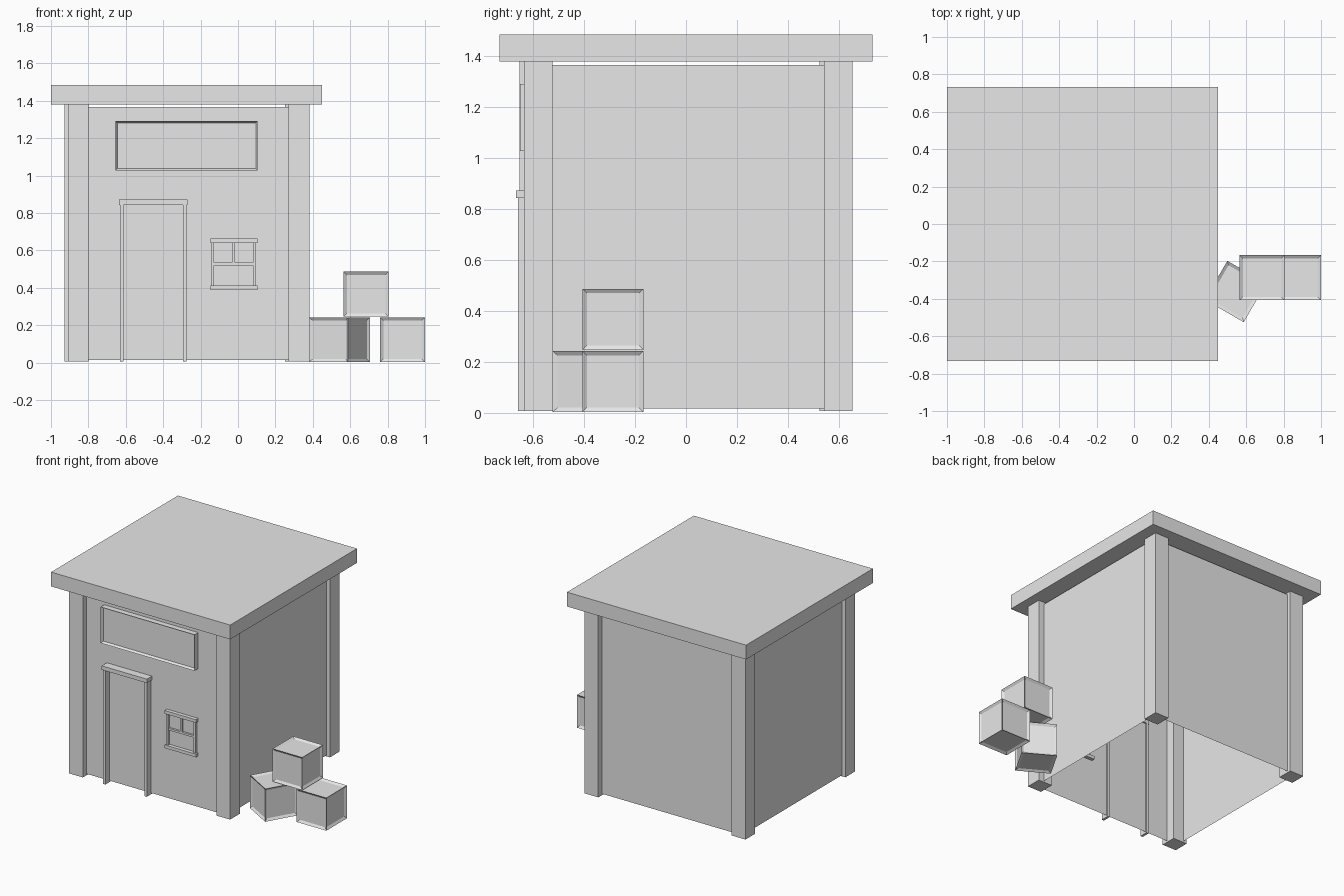
import bpy, bmesh, math
from mathutils import Matrix, Vector

default = bpy.data.objects.get("Cube")
if default:
    bpy.data.objects.remove(default, do_unlink=True)

GREY = (0.8, 0.8, 0.8, 1.0)
mat = bpy.data.materials.new("plain grey")
mat.use_nodes = True
mat.diffuse_color = GREY
mat.node_tree.nodes["Principled BSDF"].inputs["Base Color"].default_value = GREY


def finish(name, bm):
    mesh = bpy.data.meshes.new(name)
    bm.to_mesh(mesh)
    bm.free()
    mesh.materials.append(mat)
    obj = bpy.data.objects.new(name, mesh)
    bpy.context.collection.objects.link(obj)
    return obj


def box_mesh(x, y, z):
    """Box spanning three (low, high) ranges."""
    bm = bmesh.new()
    bmesh.ops.create_cube(bm, size=1)
    for v in bm.verts:
        v.co = Vector([(a + b) / 2 + c * (b - a) for (a, b), c in zip((x, y, z), v.co)])
    return bm


def box(name, x, y, z):
    return finish(name, box_mesh(x, y, z))


def inset(bm, faces, border, depth):
    bmesh.ops.inset_individual(bm, faces=faces, thickness=border, depth=-depth,
                               use_even_offset=True)


HOUSE_X = -0.273   # house centre line
WALL = 0.61        # half width of the walls

# Roof slab
box("roof", (-1.0, 0.45), (-0.733, 0.733), (1.38, 1.485))

# Open shell of four walls
bm = box_mesh((HOUSE_X - WALL, HOUSE_X + WALL), (-WALL, WALL), (0.015, 1.366))
bmesh.ops.delete(bm, geom=[f for f in bm.faces if abs(f.normal.z) > 0.5], context="FACES_ONLY")
finish("walls", bm)

# Corner posts, turned around the house centre
for i, name in enumerate(("front_right", "back_right", "back_left", "front_left")):
    bm = box_mesh((0.543, 0.655), (-0.637, -0.525), (0.006, 1.38))
    turn = Matrix.Rotation(i * math.pi / 2, 4, "Z")
    bm.transform(Matrix.Translation((HOUSE_X, 0, 0)) @ turn)
    finish(name + "_corner_post", bm)

# Door frame
for side, x in (("left", -0.294), ("right", -0.63)):
    box("door_jamb_" + side, (x, x + 0.018), (-0.661, -0.6), (0.006, 0.845))
box("door_lintel", (-0.635, -0.27), (-0.669, -0.6), (0.843, 0.872))

# Window frame with sill and bars
for name, z in (("window_head", 0.64), ("window_sill", 0.388)):
    box(name, (-0.148, 0.105), (-0.637, -0.585), (z, z + 0.023))
for side, x in (("left", 0.079), ("right", -0.142)):
    box("window_jamb_" + side, (x, x + 0.015), (-0.628, -0.605), (0.41, 0.642))
box("window_rail", (-0.13, 0.082), (-0.624, -0.605), (0.52, 0.535))
box("window_bar", (-0.031, -0.017), (-0.624, -0.605), (0.535, 0.642))

# Blank sign board with a raised rim
bm = box_mesh((-0.655, 0.105), (-0.653, -0.605), (1.027, 1.291))
inset(bm, [f for f in bm.faces if f.normal.y < -0.5], 0.01, 0.018)
finish("sign_board", bm)

# Stacked crates with sunken panels
CRATE = 0.24
for name, place, angle in (("crate_outer", (0.88, -0.287, 0.122), 0),
                           ("crate_top", (0.685, -0.287, 0.366), 0),
                           ("crate_inner", (0.543, -0.361, 0.122), -30)):
    bm = bmesh.new()
    bmesh.ops.create_cube(bm, size=CRATE)
    inset(bm, bm.faces[:], 0.017, 0.011)
    bm.transform(Matrix.Translation(place) @ Matrix.Rotation(math.radians(angle), 4, "Z"))
    finish(name, bm)
